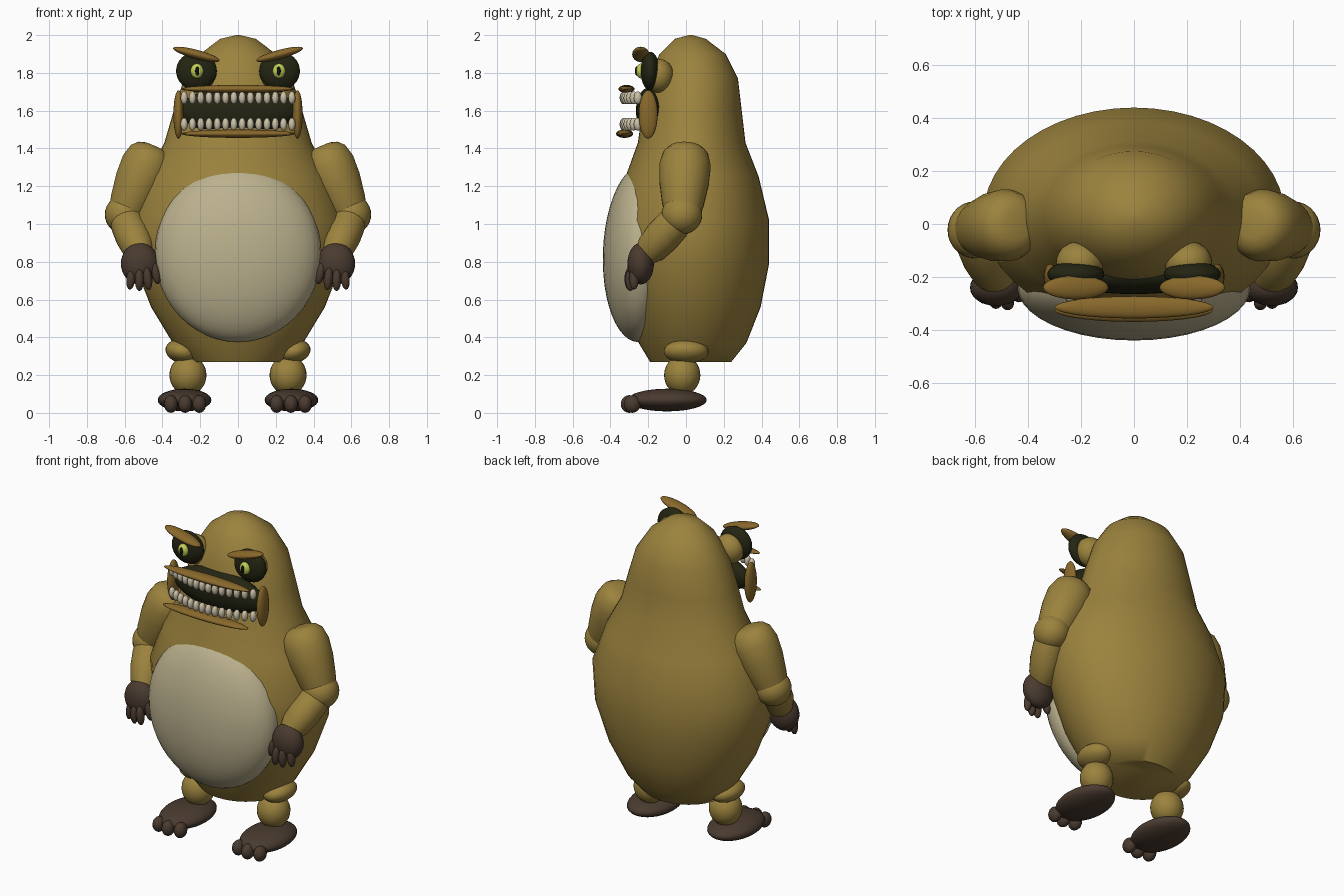
import bpy, bmesh, math
from mathutils import Vector, Matrix

if "Cube" in bpy.data.objects:
    bpy.data.objects.remove(bpy.data.objects["Cube"])


def material(name, r, g, b):
    m = bpy.data.materials.new(name)
    m.diffuse_color = (r, g, b, 1)
    m.use_nodes = True
    m.node_tree.nodes["Principled BSDF"].inputs["Base Color"].default_value = m.diffuse_color
    return m


SKIN = material("olive skin", 0.33, 0.225, 0.047)
LIP = material("brown lip", 0.25, 0.14, 0.024)
CREAM = material("cream belly", 0.50, 0.44, 0.27)
PAW = material("dark brown paw", 0.068, 0.043, 0.029)
TOOTH = material("ivory tooth", 0.60, 0.53, 0.39)
DARK = material("near black", 0.017, 0.018, 0.006)
IRIS = material("yellow green iris", 0.55, 0.62, 0.09)
PUPIL = material("black pupil", 0.004, 0.004, 0.003)


def finish(name, bm, mat):
    bmesh.ops.recalc_face_normals(bm, faces=bm.faces)
    me = bpy.data.meshes.new(name)
    bm.to_mesh(me)
    bm.free()
    me.materials.append(mat)
    ob = bpy.data.objects.new(name, me)
    bpy.context.collection.objects.link(ob)
    bpy.ops.object.select_all(action='DESELECT')
    ob.select_set(True)
    bpy.context.view_layer.objects.active = ob
    bpy.ops.object.shade_smooth_by_angle(angle=math.radians(50))
    return ob


def blob(name, loc, size, mat, tilt=(0, 0, 0), seg=28, rings=16):
    """Ellipsoid with half-sizes, tilted by degrees about x, y, z."""
    bm = bmesh.new()
    bmesh.ops.create_uvsphere(bm, u_segments=seg, v_segments=rings, radius=1)
    rot = Matrix.Identity(4)
    for axis, deg in zip("XYZ", tilt):
        rot = Matrix.Rotation(math.radians(deg), 4, axis) @ rot
    bm.transform(Matrix.Translation(loc) @ rot @ Matrix.Diagonal((*size, 1)))
    return finish(name, bm, mat)


def pair(name, loc, size, mat, tilt=(0, 0, 0), **kw):
    for side, s in (("left", 1), ("right", -1)):
        blob(f"{side}_{name}", (s * loc[0], loc[1], loc[2]), size, mat,
             (tilt[0], s * tilt[1], s * tilt[2]), **kw)


def loft(name, rings, mat):
    """Skin closed rings of points and cap both ends."""
    bm = bmesh.new()
    vs = [[bm.verts.new(p) for p in ring] for ring in rings]
    n = len(vs[0])
    for a, b in zip(vs, vs[1:]):
        for i in range(n):
            bm.faces.new((a[i], a[(i + 1) % n], b[(i + 1) % n], b[i]))
    bm.faces.new(vs[0])
    bm.faces.new(vs[-1])
    return finish(name, bm, mat)


def limb(name, start, end, profile, mat, n=24):
    """Round tube from start to end; profile holds (fraction, radius)."""
    for side, s in (("left", 1), ("right", -1)):
        a = Vector((s * start[0], *start[1:]))
        b = Vector((s * end[0], *end[1:]))
        q = (b - a).to_track_quat('Z', 'Y')
        loft(f"{side}_{name}", [[a.lerp(b, t) + q @ Vector(
            (r * math.cos(k * math.tau / n), r * math.sin(k * math.tau / n), 0))
            for k in range(n)] for t, r in profile], mat)


# Body: stacked elliptical sections (height, half width, front y, back y)
sections = [(0.27, 0.25, -0.19, 0.24), (0.37, 0.345, -0.25, 0.32),
            (0.56, 0.46, -0.33, 0.395), (0.79, 0.55, -0.38, 0.44),
            (1.02, 0.57, -0.38, 0.44), (1.25, 0.485, -0.32, 0.385),
            (1.43, 0.39, -0.255, 0.315), (1.60, 0.34, -0.23, 0.295),
            (1.77, 0.285, -0.20, 0.275), (1.90, 0.20, -0.14, 0.21),
            (1.98, 0.095, -0.06, 0.105), (2.0, 0.01, 0.015, 0.035)]
N = 48
loft("body", [[(w * math.cos(k * math.tau / N),
                (f + b) / 2 + (b - f) / 2 * math.sin(k * math.tau / N), z)
               for k in range(N)] for z, w, f, b in sections], SKIN)
blob("belly", (0, -0.24, 0.845), (0.44, 0.20, 0.47), CREAM, (-2, 0, 0), seg=40, rings=24)

# Arms
limb("upper_arm", (0.445, 0.0, 1.40), (0.60, -0.02, 1.04),
     [(-0.03, 0.055), (0.0, 0.09), (0.08, 0.12), (0.25, 0.137),
      (0.5, 0.132), (0.8, 0.112), (1.0, 0.09)], SKIN)
pair("elbow", (0.60, -0.022, 1.05), (0.105, 0.108, 0.105), SKIN)
limb("forearm", (0.60, -0.03, 1.04), (0.51, -0.22, 0.83),
     [(0, 0.08), (0.2, 0.092), (0.5, 0.095), (0.8, 0.085), (1, 0.06)], SKIN)

# Hands with four fingers
pair("palm", (0.52, -0.24, 0.79), (0.10, 0.07, 0.11), PAW)
for i, (x, y, z, tilt) in enumerate([(0.435, -0.27, 0.74, 12), (0.478, -0.30, 0.71, 6),
                                     (0.522, -0.295, 0.705, 0), (0.567, -0.275, 0.712, -6)]):
    pair(f"finger_{i + 1}", (x, y, z), (0.024, 0.026, 0.06), PAW, (0, tilt, 0), seg=16, rings=10)

# Legs, feet and toes
pair("hip", (0.295, 0.0, 0.325), (0.09, 0.118, 0.062), SKIN, (0, -12, 0))
pair("shin", (0.265, -0.02, 0.20), (0.098, 0.096, 0.105), SKIN)
pair("foot", (0.283, -0.10, 0.068), (0.142, 0.21, 0.06), PAW)
for i, x in enumerate((0.205, 0.28, 0.355)):
    pair(f"toe_{i + 1}", (x, -0.285 - 0.015 * (i == 1), 0.047), (0.037, 0.045, 0.047), PAW, seg=16, rings=10)

# Mouth and lips
blob("mouth_interior", (0, -0.19, 1.60), (0.315, 0.075, 0.125), DARK)
blob("upper_lip", (0, -0.315, 1.715), (0.30, 0.042, 0.021), LIP)
blob("lower_lip", (0, -0.325, 1.478), (0.30, 0.045, 0.022), LIP)
pair("mouth_corner", (0.315, -0.20, 1.58), (0.027, 0.05, 0.128), LIP)

# Two curved rows of teeth
COUNT = 14
for i in range(COUNT):
    x = -0.285 + 0.57 * i / (COUNT - 1)
    y = -0.33 + 0.075 * (x / 0.285) ** 2
    for row, z in (("upper", 1.668), ("lower", 1.528)):
        blob(f"{row}_tooth_{i + 1}", (x, y, z), (0.019, 0.022, 0.034), TOOTH, seg=12, rings=8)

# Eyes, sockets and slanted brows
pair("eye_socket", (0.205, -0.145, 1.785), (0.09, 0.08, 0.09), SKIN)
pair("eye", (0.22, -0.19, 1.81), (0.108, 0.05, 0.102), DARK)
pair("iris", (0.217, -0.24, 1.81), (0.034, 0.024, 0.039), IRIS, seg=20, rings=12)
pair("pupil", (0.216, -0.262, 1.81), (0.011, 0.008, 0.025), PUPIL, seg=14, rings=10)
pair("brow", (0.22, -0.24, 1.898), (0.128, 0.045, 0.024), LIP, (0, -15, 0))
